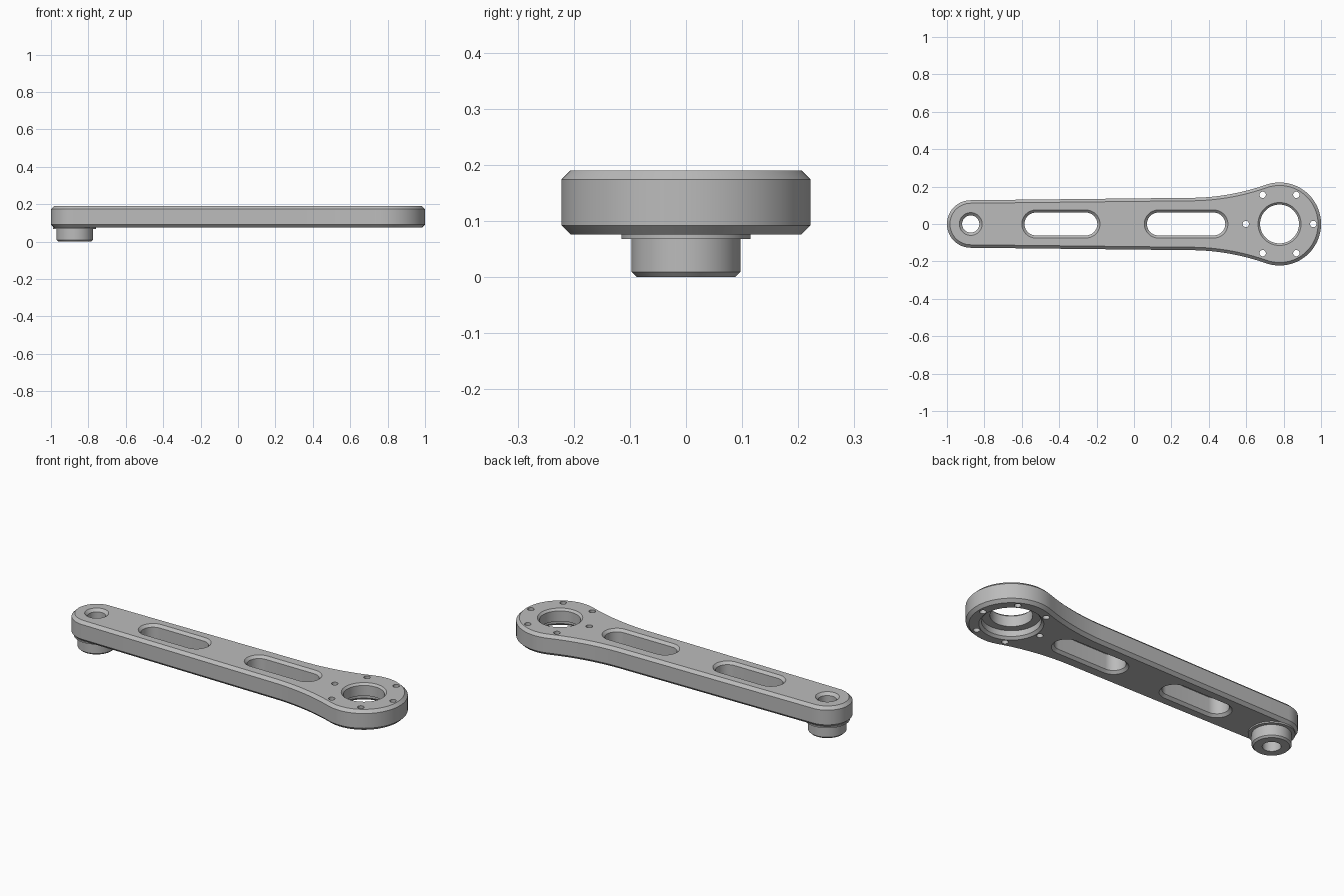
import bpy, bmesh
from math import sin, cos, atan2, pi, radians

if "Cube" in bpy.data.objects:
    bpy.data.objects.remove(bpy.data.objects["Cube"], do_unlink=True)

BOTTOM, TOP, CHAMFER = 0.076, 0.19, 0.016
SMALL_X, BIG_X = -0.873, 0.778
SMALL_R, BIG_R = 0.127, 0.222
OVER = 0.01  # how far cutters reach past the surface

metal = bpy.data.materials.new("grey_metal")
metal.use_nodes = True
metal.diffuse_color = (0.5, 0.5, 0.5, 1)
metal.node_tree.nodes["Principled BSDF"].inputs["Base Color"].default_value = (0.5, 0.5, 0.5, 1)


def arc(cx, cy, r, a0, a1, n):
    steps = [a0 + (a1 - a0) * i / n for i in range(n + 1)]
    return [(cx + r * cos(a), cy + r * sin(a)) for a in steps]


def circle(cx, cy, r, n=72):
    return arc(cx, cy, r, 0, 2 * pi, n)[:-1]


def slot(x0, x1, r):
    return (arc(x1, 0, r, -pi / 2, pi / 2, 20)
            + arc(x0, 0, r, pi / 2, 3 * pi / 2, 20))


def arm_outline(inset):
    """Small round end, straight sides, concave flare, big round end."""
    flare_x, flare_y, flare_r = 0.3, 1.347, 1.207
    touch = atan2(flare_y, flare_x - BIG_X)
    half = arc(SMALL_X, 0, SMALL_R - inset, pi, pi / 2, 24)
    half += arc(flare_x, flare_y, flare_r + inset, -pi / 2, touch - pi, 16)
    half += arc(BIG_X, 0, BIG_R - inset, touch, 0, 36)[1:]
    return half + [(x, -y) for x, y in half[-2:0:-1]]


def loft(name, layers, tube=False):
    """Bridge stacked (z, loop) layers; cap the ends or close into a tube."""
    bm = bmesh.new()
    rings = [[bm.verts.new((x, y, z)) for x, y in loop] for z, loop in layers]
    pairs = list(zip(rings, rings[1:]))
    if tube:
        pairs.append((rings[-1], rings[0]))
    else:
        bm.faces.new(rings[0])
        bm.faces.new(rings[-1])
    for a, b in pairs:
        for i in range(len(a)):
            j = (i + 1) % len(a)
            bm.faces.new((a[i], a[j], b[j], b[i]))
    bmesh.ops.recalc_face_normals(bm, faces=bm.faces)
    mesh = bpy.data.meshes.new(name)
    bm.to_mesh(mesh)
    bm.free()
    mesh.materials.append(metal)
    obj = bpy.data.objects.new(name, mesh)
    bpy.context.collection.objects.link(obj)
    return obj


# Arm body with chamfered rims
arm = loft("arm_body", [
    (BOTTOM, arm_outline(CHAMFER)),
    (BOTTOM + CHAMFER, arm_outline(0)),
    (TOP - CHAMFER, arm_outline(0)),
    (TOP, arm_outline(CHAMFER)),
])

cutters = []

# Two lightening slots, chamfered on both sides
slot_r, edge = 0.061, 0.014
for x0, x1 in ((-0.525, -0.257), (0.13, 0.427)):
    wide, narrow = slot(x0, x1, slot_r + edge + OVER), slot(x0, x1, slot_r)
    cutters.append(loft("slot_cutter", [
        (BOTTOM - OVER, wide), (BOTTOM + edge, narrow),
        (TOP - edge, narrow), (TOP + OVER, wide)]))

# Big bore with a counterbore underneath
shelf = BOTTOM + 0.045
cutters.append(loft("bore_cutter", [(z, circle(BIG_X, 0, r)) for z, r in (
    (BOTTOM - OVER, 0.158 + OVER), (BOTTOM + 0.013, 0.145), (shelf, 0.145),
    (shelf, 0.104), (TOP - 0.011, 0.104), (TOP + OVER, 0.115 + OVER))]))

# Small bore, countersunk on top
bore_r = 0.046
cutters.append(loft("small_bore_cutter", [(z, circle(SMALL_X, 0, r)) for z, r in (
    (BOTTOM - OVER, bore_r), (TOP - 0.015, bore_r), (TOP + OVER, 0.061 + OVER))]))

# Ring of six bolt holes
for k in range(6):
    a = k * pi / 3
    hole = circle(BIG_X + 0.18 * cos(a), 0.18 * sin(a), 0.017, 24)
    cutters.append(loft("bolt_hole_cutter", [(BOTTOM - OVER, hole), (TOP + OVER, hole)]))

for cutter in cutters:
    mod = arm.modifiers.new("cut", "BOOLEAN")
    mod.operation, mod.solver, mod.object = "DIFFERENCE", "EXACT", cutter

depsgraph = bpy.context.evaluated_depsgraph_get()
cut_mesh = bpy.data.meshes.new_from_object(arm.evaluated_get(depsgraph))
arm.modifiers.clear()
arm.data = cut_mesh
for cutter in cutters:
    bpy.data.objects.remove(cutter, do_unlink=True)

# Hollow spindle boss with a thin flange under the small end
boss = loft("spindle_boss", [(z, circle(SMALL_X, 0, r)) for z, r in (
    (BOTTOM, bore_r), (0, bore_r), (0, 0.088), (0.009, 0.097),
    (0.068, 0.097), (0.068, 0.115), (BOTTOM, 0.115))], tube=True)

# Smooth the round walls, keep chamfers crisp
for obj in (arm, boss):
    bpy.ops.object.select_all(action="DESELECT")
    obj.select_set(True)
    bpy.context.view_layer.objects.active = obj
    bpy.ops.object.shade_smooth_by_angle(angle=radians(25))
